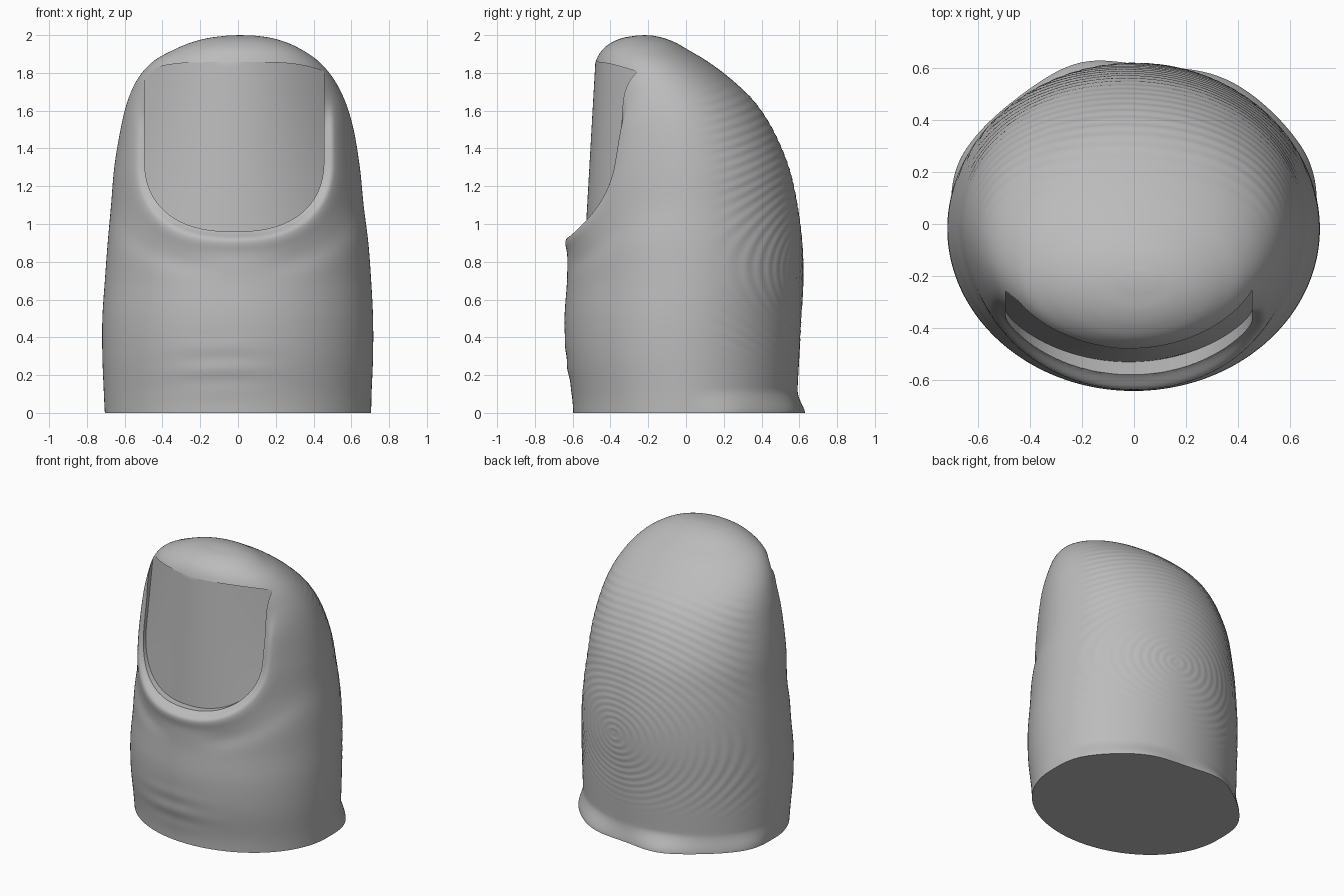
import bpy, bmesh, math
from mathutils import Vector

if "Cube" in bpy.data.objects:
    bpy.data.objects.remove(bpy.data.objects["Cube"], do_unlink=True)

# Body stations: height, right edge, left edge, front edge, back edge
STATIONS = [
    (0.0, -.705, .705, -.597, .595),
    (.1, -.71, .707, -.605, .59),
    (.3, -.718, .715, -.635, .6),
    (.5, -.718, .715, -.643, .61),
    (.7, -.705, .705, -.63, .62),
    (.9, -.69, .69, -.625, .615),
    (1.1, -.672, .665, -.6, .59),
    (1.3, -.655, .645, -.575, .545),
    (1.5, -.622, .612, -.548, .46),
    (1.65, -.585, .567, -.522, .36),
    (1.77, -.53, .505, -.5, .235),
    (1.86, -.45, .428, -.478, .115),
    (1.92, -.345, .342, -.445, .015),
    (1.96, -.25, .26, -.395, -.055),
    (1.985, -.155, .175, -.335, -.12),
    (1.997, -.06, .09, -.265, -.175),
]
SEGMENTS = 280
STEP = .011
NAIL_X, NAIL_W, NAIL_H = -.02, .475, .39
NAIL_MID, NAIL_TOP, ROUND = 1.35, 1.857, 2.4


def smooth(a, b, v):
    t = min(1, max(0, (v - a) / (b - a)))
    return t * t * (3 - 2 * t)


def bump(v, centre, width):
    return math.exp(-((v - centre) / width) ** 2)


def nail_y(x, z):
    """Depth of the curved nail plate."""
    curve = .7 + .45 * (z - 1.1)
    return -.53 + .057 * (z - .98) + curve * (x - NAIL_X) ** 2


def nail_distance(x, z):
    """Approximate distance outside the nail outline."""
    u = abs(x - NAIL_X) / NAIL_W
    v = max(0, NAIL_MID - z) / NAIL_H
    return ((u ** ROUND + v ** ROUND) ** (1 / ROUND) - 1) * .43


def spline(p0, p1, p2, p3, t):
    return [.5 * (2 * b + (c - a) * t + (2 * a - 5 * b + 4 * c - d) * t * t
                  + (3 * b - a - 3 * c + d) * t ** 3)
            for a, b, c, d in zip(p0, p1, p2, p3)]


def profile_rows():
    last = len(STATIONS) - 1
    for i in range(last):
        pts = [STATIONS[min(last, max(0, i + k))] for k in (-1, 0, 1, 2)]
        span = (Vector(pts[1]) - Vector(pts[2])).length
        n = max(4, math.ceil(span / STEP))
        for j in range(n):
            yield spline(*pts, j / n)
    yield list(STATIONS[-1])


def skin_point(row, angle):
    z, right, left, front, back = row
    c, s = math.cos(angle), math.sin(angle)
    x = (left + right) / 2 + (left - right) / 2 * c
    y = (front + back) / 2 + (back - front) / 2 * s
    if s < 0:
        # Soft fold of skin around the nail
        d = nail_distance(x, z)
        fade = 1 - smooth(1.5, 1.75, z)
        y -= .014 * fade * bump(d, .06, .05)
        y += .012 * fade * bump(d, .2, .07) * smooth(.3, .6, abs(x) + .25)
        plate = nail_y(x, z)
        if y < plate and z < 1.8:
            keep = .5 + .5 * smooth(-.01, .05, d)
            y = plate + (y - plate) * (keep * fade + 1 - fade)
        # Knuckle wrinkles
        y += .003 * math.sin(z * 48 + 5 * x * x) * bump(z, .25, .13) * bump(x, -.1, .25)
    else:
        # Uneven flare at the cut base
        flare = (1 - smooth(0, .13, z)) * smooth(0, .5, s)
        y += flare * (.05 * bump(x, -.2, .2) + .035 * bump(x, .33, .22))
        x += flare * .035 * c
        # Fingertip ridges
        r = math.hypot((x - .15) * .8, z - .75)
        wave = math.sin(r * 150 + 4 * math.sin(x * 3))
        area = smooth(.15, .6, s) * smooth(.2, .5, z) * (1 - smooth(1.6, 1.85, z))
        x += .0016 * wave * area * c
        y += .0016 * wave * area * s
    return x, y, z


def new_object(name, bm, material):
    bmesh.ops.recalc_face_normals(bm, faces=bm.faces[:])
    mesh = bpy.data.meshes.new(name)
    bm.to_mesh(mesh)
    bm.free()
    mesh.materials.append(material)
    obj = bpy.data.objects.new(name, mesh)
    bpy.context.collection.objects.link(obj)
    return obj


def build_thumb(material):
    bm = bmesh.new()
    rings = []
    for row in profile_rows():
        rings.append([bm.verts.new(skin_point(row, math.tau * k / SEGMENTS))
                      for k in range(SEGMENTS)])
    for a, b in zip(rings, rings[1:]):
        for k in range(SEGMENTS):
            m = (k + 1) % SEGMENTS
            bm.faces.new((a[k], a[m], b[m], b[k]))
    bm.faces.new(rings[0])
    # Rounded crown over the last ring
    crown = bm.verts.new((.01, -.22, 2))
    for k in range(SEGMENTS):
        bm.faces.new((rings[-1][k], rings[-1][(k + 1) % SEGMENTS], crown))
    return new_object("thumb", bm, material)


def build_nail_cutter(material):
    """Solid whose rear side is the nail plate."""
    rows = []
    for i in range(30):
        t = math.radians(88 * (1 - i / 30))
        rows.append((NAIL_W * math.cos(t) ** (2 / ROUND),
                     NAIL_MID - NAIL_H * math.sin(t) ** (2 / ROUND)))
    rows += [(NAIL_W, NAIL_MID + (NAIL_TOP - NAIL_MID) * i / 20) for i in range(21)]
    bm = bmesh.new()
    grid = []
    for w, z in rows:
        line = []
        for j in range(41):
            u = j / 20 - 1
            zz = z - .05 * u ** 4 * smooth(NAIL_MID, NAIL_TOP, z)
            x = NAIL_X + w * u
            line.append(bm.verts.new((x, nail_y(x, zz), zz)))
        grid.append(line)
    for a, b in zip(grid, grid[1:]):
        for j in range(40):
            bm.faces.new((a[j], a[j + 1], b[j + 1], b[j]))
    out = bmesh.ops.extrude_face_region(bm, geom=bm.faces[:], use_keep_orig=True)
    for v in out["geom"]:
        if isinstance(v, bmesh.types.BMVert):
            v.co.y = -1
    return new_object("nail_cutter", bm, material)


skin = bpy.data.materials.new("plain grey")
skin.use_nodes = True
GREY = (.5, .5, .5, 1)
skin.diffuse_color = GREY
skin.node_tree.nodes["Principled BSDF"].inputs["Base Color"].default_value = GREY

thumb = build_thumb(skin)
cutter = build_nail_cutter(skin)
cutter.hide_render = True

# Carve the nail bed
mod = thumb.modifiers.new("nail bed", "BOOLEAN")
mod.operation = "DIFFERENCE"
mod.solver = "EXACT"
mod.object = cutter
bpy.ops.object.select_all(action="DESELECT")
thumb.select_set(True)
bpy.context.view_layer.objects.active = thumb
bpy.ops.object.modifier_apply(modifier=mod.name)
bpy.data.objects.remove(cutter, do_unlink=True)
bpy.ops.object.shade_smooth_by_angle(angle=math.radians(35))
